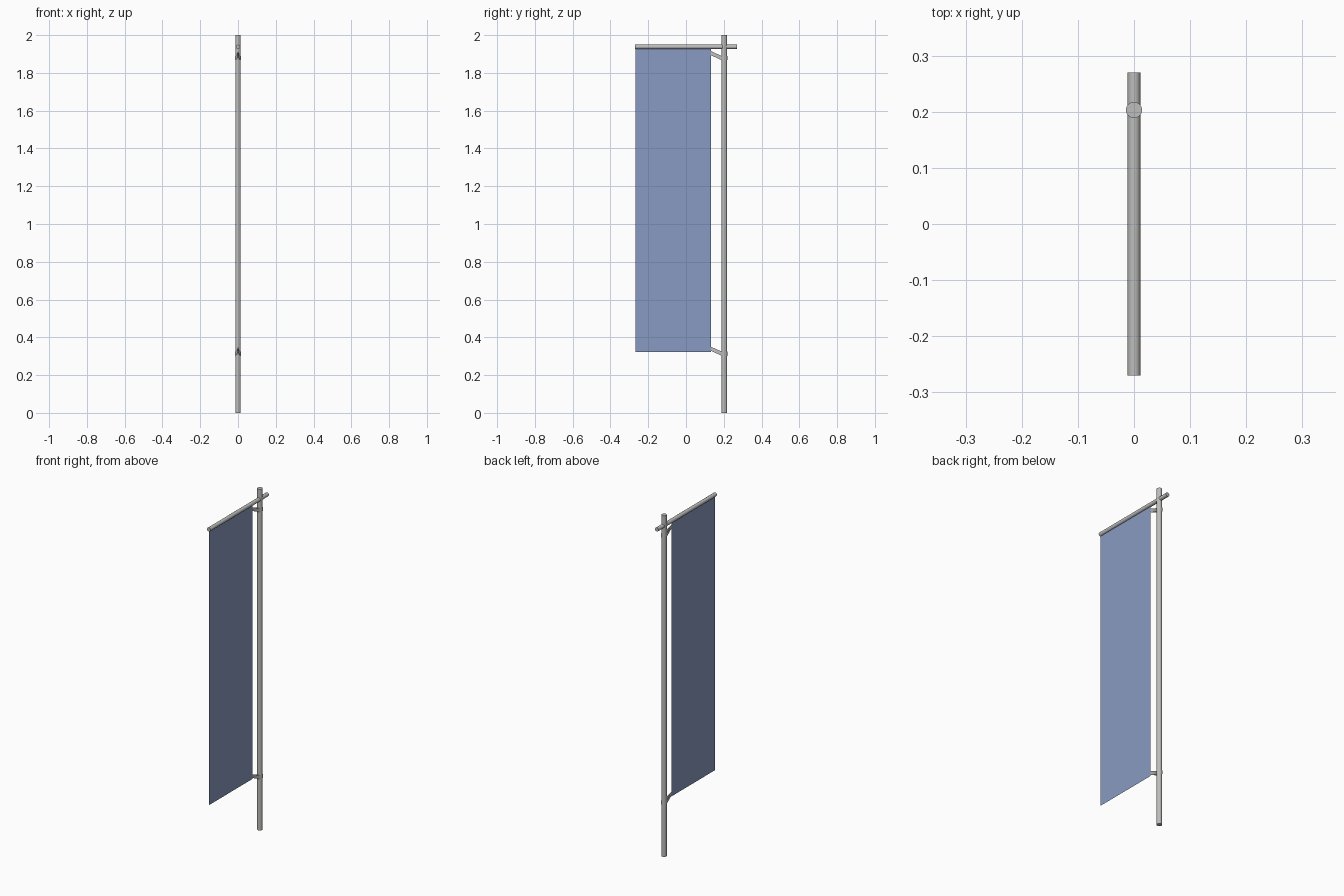
import bpy, bmesh, math
from mathutils import Matrix, Vector

cube = bpy.data.objects.get("Cube")
if cube:
    bpy.data.objects.remove(cube, do_unlink=True)


def material(name, rgb):
    m = bpy.data.materials.new(name)
    m.use_nodes = True
    m.diffuse_color = (*rgb, 1)
    m.node_tree.nodes["Principled BSDF"].inputs["Base Color"].default_value = (*rgb, 1)
    return m


METAL = material("grey metal", (0.51, 0.51, 0.5))
CLOTH = material("blue cloth", (0.25, 0.33, 0.54))
POLE_Y, POLE_R = 0.203, 0.0145
CLOTH_EDGE = 0.133


def finish(name, bm, mat, smooth=True):
    mesh = bpy.data.meshes.new(name)
    bm.to_mesh(mesh)
    bm.free()
    mesh.materials.append(mat)
    obj = bpy.data.objects.new(name, mesh)
    bpy.context.collection.objects.link(obj)
    if smooth:
        bpy.ops.object.select_all(action='DESELECT')
        obj.select_set(True)
        bpy.context.view_layer.objects.active = obj
        bpy.ops.object.shade_smooth_by_angle(angle=math.radians(40))
    return obj


def rod(name, start, end, radius):
    start, end = Vector(start), Vector(end)
    axis = end - start
    turn = axis.to_track_quat('Z', 'Y').to_matrix().to_4x4()
    bm = bmesh.new()
    bmesh.ops.create_cone(bm, cap_ends=True, segments=16, radius1=radius, radius2=radius,
                          depth=axis.length,
                          matrix=Matrix.Translation((start + end) / 2) @ turn)
    return finish(name, bm, METAL)


def strap(name, z):
    """Flat band from the cloth corner, looped round the pole."""
    r, half = POLE_R + 0.001, 0.011
    path = [(0, CLOTH_EDGE, z + 0.026)]
    for i in range(13):
        a = math.radians(-60 + 25 * i)
        path.append((r * math.cos(a), POLE_Y + r * math.sin(a), z))
    bm = bmesh.new()
    rows = [[bm.verts.new((x, y, h + s * half)) for s in (-1, 1)] for x, y, h in path]
    for a, b in zip(rows, rows[1:] + rows[:1]):
        bm.faces.new((a[0], b[0], b[1], a[1]))
    return finish(name, bm, METAL)


# Upright pole and crossbar
rod("pole", (0, POLE_Y, 0), (0, POLE_Y, 2), POLE_R)
rod("crossbar", (0, -0.27, 1.938), (0, 0.27, 1.938), 0.0115)

# Hanging cloth, a single sheet
bm = bmesh.new()
corners = [(-0.268, 0.322), (CLOTH_EDGE, 0.322), (CLOTH_EDGE, 1.932), (-0.268, 1.932)]
bm.faces.new([bm.verts.new((0, y, z)) for y, z in corners])
finish("banner_cloth", bm, CLOTH, smooth=False)

# Straps holding the cloth to the pole
strap("upper_strap", 1.878)
strap("lower_strap", 0.313)
